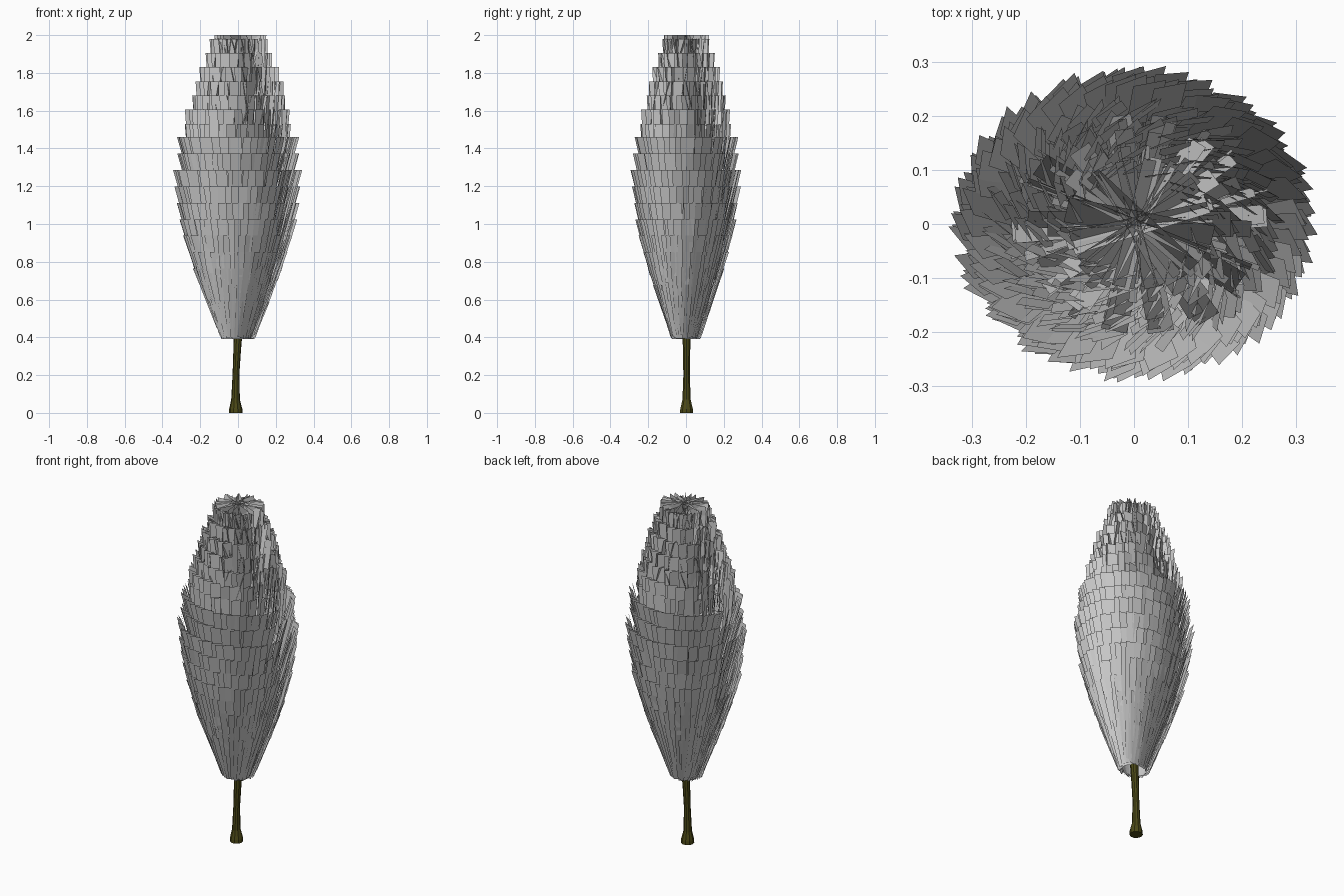
import bpy, bmesh, math, random
from mathutils import Vector

if "Cube" in bpy.data.objects:
    bpy.data.objects.remove(bpy.data.objects["Cube"])

random.seed(7)
YS = 0.86  # the crown is narrower front to back

# crown outline: (height, half width in x)
OUTLINE = [(0.39, 0.085), (0.5, 0.13), (0.6, 0.17), (0.7, 0.21), (0.8, 0.25),
           (0.9, 0.28), (1.02, 0.315), (1.2, 0.335), (1.29, 0.345), (1.37, 0.325),
           (1.46, 0.325), (1.47, 0.285), (1.6, 0.28), (1.68, 0.25), (1.76, 0.23),
           (1.84, 0.205), (1.92, 0.17), (2.0, 0.14)]


def radius(z):
    if z <= OUTLINE[0][0]:
        return OUTLINE[0][1]
    for (z0, r0), (z1, r1) in zip(OUTLINE, OUTLINE[1:]):
        if z <= z1:
            return r0 + (r1 - r0) * (z - z0) / (z1 - z0)
    return OUTLINE[-1][1]


def finish(name, bm, material=None):
    mesh = bpy.data.meshes.new(name)
    bm.to_mesh(mesh)
    bm.free()
    obj = bpy.data.objects.new(name, mesh)
    bpy.context.collection.objects.link(obj)
    if material:
        mesh.materials.append(material)
    return obj


def card(bm, low, high, side_low, side_high):
    pts = (low - side_low, low + side_low, high + side_high, high - side_high)
    bm.faces.new([bm.verts.new(p) for p in pts])


def shell_tier(bm, top, count, length, width, yaw, lean):
    """Ring of leaf cards, each turned a little out of the tangent."""
    for i in range(count):
        a = math.tau * (i + random.uniform(-0.4, 0.4)) / count
        low_z = max(0.39 + random.uniform(0, 0.03), top - length * random.uniform(0.85, 1.1))
        r1 = radius(top) - width / 2 * math.sin(yaw) - random.uniform(0, 0.012)
        r0 = min(r1 - lean * (top - low_z), radius(low_z) - 0.015)
        t = a + math.pi / 2 + yaw * random.uniform(0.7, 1.3)
        side = Vector((math.cos(t), math.sin(t) * YS, 0)) * width / 2
        a0 = a + random.uniform(-0.06, 0.06)
        card(bm, Vector((r0 * math.cos(a0), r0 * math.sin(a0) * YS, low_z)),
             Vector((r1 * math.cos(a), r1 * math.sin(a) * YS, top)), side, side)


def crossing_tier(bm, top, count, length):
    """Upright cards crossing at the axis."""
    for i in range(count):
        a = math.pi * (i + random.uniform(-0.3, 0.3)) / count
        side = Vector((math.cos(a), math.sin(a) * YS, 0)) * radius(top) * random.uniform(0.93, 1)
        tilt = Vector((-math.sin(a), math.cos(a), 0)) * random.uniform(-0.025, 0.025)
        base = Vector((0.01, 0, top - length))
        card(bm, base - tilt, Vector((0.01, 0, top)) + tilt, side, side)


# lower foliage: flaring tiers of cards
bm = bmesh.new()
for k in range(12):
    shell_tier(bm, 1.46 - 0.087 * k, 48, 0.32, 0.062, 0.42, 0.28)
finish("lower_foliage", bm)

# upper foliage: steeper cards closing around crossing cards
bm = bmesh.new()
for k in range(7):
    top = 1.53 + 0.075 * k
    shell_tier(bm, top, 40 - 3 * k, 0.24, 0.06, 0.65, 0.08)
    if k > 1:
        crossing_tier(bm, top, 9, 0.16)
crossing_tier(bm, 2.0, 16, 0.16)
finish("upper_foliage", bm)

# trunk: slightly bent lofted tube with a flared foot
bark = bpy.data.materials.new("bark")
bark.diffuse_color = (0.07, 0.065, 0.008, 1)
bark.use_nodes = True
bark.node_tree.nodes["Principled BSDF"].inputs["Base Color"].default_value = bark.diffuse_color
bm = bmesh.new()
SIDES = 10
rings = []
for z, r, x in [(0, 0.036, -0.012), (0.02, 0.035, -0.012), (0.07, 0.023, -0.013),
                (0.2, 0.018, -0.011), (0.32, 0.02, -0.005), (0.42, 0.023, 0),
                (0.8, 0.016, 0.005), (1.2, 0.008, 0.008)]:
    rings.append([bm.verts.new((x + r * math.cos(math.tau * i / SIDES),
                                0.003 + r * math.sin(math.tau * i / SIDES), z))
                  for i in range(SIDES)])
for lo, hi in zip(rings, rings[1:]):
    for i in range(SIDES):
        j = (i + 1) % SIDES
        bm.faces.new((lo[i], lo[j], hi[j], hi[i]))
bm.faces.new(rings[0][::-1])
bm.faces.new(rings[-1])
finish("trunk", bm, bark)
